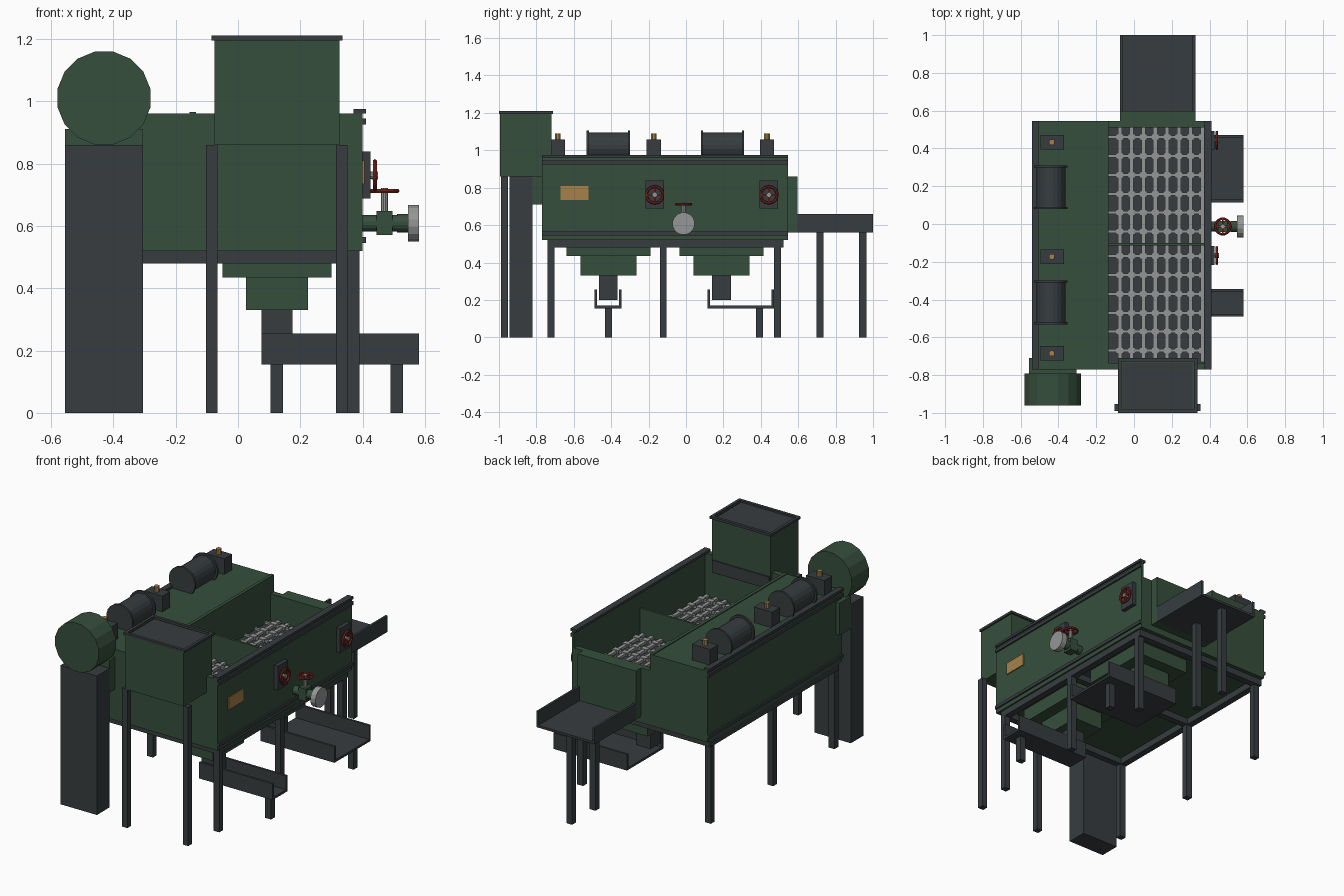
import bpy, math
from mathutils import Matrix, Vector

if "Cube" in bpy.data.objects:
    bpy.data.objects.remove(bpy.data.objects["Cube"])


def material(name, r, g, b):
    m = bpy.data.materials.new(name)
    m.use_nodes = True
    m.diffuse_color = (r, g, b, 1)
    m.node_tree.nodes["Principled BSDF"].inputs["Base Color"].default_value = (r, g, b, 1)
    return m


GREEN = material("machine green", .037, .078, .046)
DARK = material("dark steel", .038, .046, .050)
GREY = material("light steel", .30, .31, .31)
RED = material("handwheel red", .21, .022, .016)
BRASS = material("brass", .38, .22, .065)


def box(name, mat, x, y, z):
    """Box from three (low, high) ranges."""
    lo, hi = zip(x, y, z)
    bpy.ops.mesh.primitive_cube_add(size=1)
    o = bpy.context.object
    o.name = name
    o.data.transform(Matrix.LocRotScale(
        (Vector(lo) + Vector(hi)) / 2, None, Vector(hi) - Vector(lo)))
    o.data.materials.append(mat)
    return o


ROT = {"X": Matrix.Rotation(math.pi / 2, 4, "Y"),
       "Y": Matrix.Rotation(math.pi / 2, 4, "X"),
       "Z": Matrix.Identity(4)}


def cyl(name, mat, axis, centre, r, length, sides=16):
    bpy.ops.mesh.primitive_cylinder_add(vertices=sides, radius=r, depth=length)
    o = bpy.context.object
    o.name = name
    o.data.transform(Matrix.Translation(centre) @ ROT[axis]
                     @ Matrix.Rotation(math.pi / sides, 4, "Z"))
    o.data.materials.append(mat)
    return o


def frame(name, mat, x, y, z, w):
    """Rectangular frame of four bars, w wide."""
    for i in (0, 1):
        s = 1 - 2 * i
        box(name + "_side", mat, sorted((x[i], x[i] + s * w)), y, z)
        box(name + "_end", mat, (x[0] + w, x[1] - w), sorted((y[i], y[i] + s * w)), z)


def handwheel(name, axis, centre, r):
    bpy.ops.mesh.primitive_torus_add(major_radius=r * .86, minor_radius=r * .14,
                                     major_segments=14, minor_segments=6)
    o = bpy.context.object
    o.name = name + "_rim"
    o.data.transform(Matrix.Translation(centre) @ ROT[axis])
    o.data.materials.append(RED)
    for k in range(2):
        s = box(name + "_spoke", RED, (-r * .86, r * .86), (-.005, .005), (-.005, .005))
        s.data.transform(Matrix.Translation(centre) @ ROT[axis]
                         @ Matrix.Rotation(k * math.pi / 2, 4, "Z"))
    cyl(name + "_hub", GREY, axis, centre, r * .25, .02, 10)


# Tank: closed side chamber and open trough
BODY_Y = (-.77, .545)
box("side_chamber", GREEN, (-.53, -.155), BODY_Y, (.52, .96))
box("chamber_edge_plate", GREEN, (-.155, -.135), BODY_Y, (.52, .965))
box("tank_floor", GREEN, (-.135, .385), BODY_Y, (.52, .535))
box("tank_side_wall", GREEN, (.385, .40), BODY_Y, (.52, .96))
box("tank_front_wall", GREEN, (-.135, .385), (-.77, -.735), (.535, .96))
box("tank_back_weir", GREEN, (-.135, .385), (.51, .545), (.535, .86))
box("trough_divider", GREEN, (-.135, .385), (-.115, -.10), (.535, .86))
for z in (.545, .925):
    box("wall_rib_left", DARK, (.40, .41), BODY_Y, (z, z + .02))
    box("wall_rib_right", DARK, (-.54, -.53), BODY_Y, (z, z + .02))
box("top_rail_left", DARK, (.37, .41), BODY_Y, (.96, .975))
box("top_rail_right", DARK, (-.54, -.505), BODY_Y, (.96, .975))

# Screen bed with bars and nodes, one per trough cell
box("screen_plate", DARK, (-.135, .385), (-.735, .51), (.68, .695))
cols = [-.075 + .0625 * i for i in range(8)]
for y0, y1 in ((-.73, -.115), (-.10, .51)):
    rows = [y0 + .06 + .1 * i for i in range(6)]
    for x in cols:
        box("screen_long_bar", GREY, (x - .011, x + .011), (y0, y1), (.695, .71))
        for y in rows:
            box("screen_node", GREY, (x - .02, x + .02), (y - .016, y + .016), (.695, .714))
    for y in rows:
        box("screen_cross_bar", GREY, (-.135, .385), (y - .008, y + .008), (.695, .708))

# Base frame and legs
frame("base_frame", DARK, (-.53, .39), (-.74, .52), (.48, .52), .04)
box("base_cross_beam", DARK, (-.49, .35), (-.14, -.10), (.48, .52))
for y in (-.74, -.14, .47):
    for x in (-.525, .35):
        box("main_leg", DARK, (x, x + .04), (y, y + .037), (0, .48))

# Feed box with rim, throat and legs
box("feed_box", GREEN, (-.075, .325), (-.995, -.72), (.86, 1.195))
frame("feed_rim", DARK, (-.085, .335), (-1, -.71), (1.195, 1.21), .018)
box("feed_opening", DARK, (-.06, .31), (-.98, -.735), (1.195, 1.2))
box("feed_throat", DARK, (-.07, .32), (-.72, -.712), (.865, .94))
for x in (-.102, .315):
    box("feed_leg", DARK, (x, x + .037), (-.99, -.953), (0, .86))

# Drive drum, guard and connecting housing
cyl("drive_drum", GREEN, "Y", (-.43, -.877, 1.01), .152, .17)
box("belt_guard", DARK, (-.555, -.305), (-.945, -.82), (0, .86))
box("drive_housing", GREEN, (-.555, -.305), (-.82, -.71), (.71, .91))

# Motors and bearing blocks on the chamber
for y in (-.415, .195):
    cyl("motor_body", DARK, "Y", (-.44, y, 1.018), .077, .22, 20)
    for s in (-1, 1):
        cyl("motor_flange", DARK, "Y", (-.44, y + s * .11, 1.018), .09, .012, 20)
for y in (-.685, -.173, .433):
    box("bearing_block", DARK, (-.495, -.37), (y - .038, y + .038), (.96, 1.057))
    cyl("grease_cap", BRASS, "Z", (-.435, y, 1.073), .016, .034, 8)


def chute(name, x, y, z, along):
    """Open channel along x or y."""
    t = .014
    box(name + "_floor", DARK, x, y, (z, z + t))
    for i in (0, 1):
        e = lambda r: sorted((r[i], r[i] + (1 - 2 * i) * t))
        sx, sy = (x, e(y)) if along == "x" else (e(x), y)
        box(name + "_side", DARK, sx, sy, (z + t, z + .1))


# Stepped hoppers, spouts and side chutes
for cy, chute_y, leg_y in ((-.415, (-.49, -.345), -.415), (.19, (.115, .47), .393)):
    box("hopper_upper", GREEN, (-.05, .30), (cy - .225, cy + .225), (.435, .52))
    box("hopper_lower", GREEN, (.025, .225), (cy - .15, cy + .15), (.33, .435))
    box("hopper_spout", DARK, (.075, .175), (cy - .05, cy + .05), (.2, .33))
    chute("side_chute", (.075, .58), chute_y, .155, "x")
    box("side_chute_leg", DARK, (.49, .53), (leg_y - .019, leg_y + .019), (0, .155))

# Tailings outlet
box("outlet_lip", GREEN, (-.075, .325), (.545, .597), (.56, .86))
chute("tail_chute", (-.075, .325), (.597, 1.0), .56, "y")
for y in (.717, .945):
    box("tail_chute_leg", DARK, (.105, .145), (y - .019, y + .019), (0, .56))

# Wall fittings: gate plates, handwheels and nameplate
for y in (-.167, .443):
    box("gate_plate", DARK, (.40, .425), (y - .05, y + .05), (.688, .838))
    cyl("gate_stem", GREY, "X", (.432, y, .762), .012, .03, 10)
    handwheel("gate_wheel", "X", (.439, y, .762), .052)
box("nameplate", BRASS, (.40, .406), (-.67, -.52), (.735, .81))

# Water valve
vy = -.013
cyl("valve_pipe", GREEN, "X", (.47, vy, .608), .027, .15)
cyl("valve_flange", GREEN, "X", (.528, vy, .608), .03, .035)
box("valve_body", GREEN, (.445, .495), (vy - .03, vy + .03), (.57, .648))
cyl("valve_end_flange", GREY, "X", (.563, vy, .608), .06, .035)
cyl("valve_stem", GREY, "Z", (.47, vy, .675), .012, .06, 10)
handwheel("valve_wheel", "Z", (.47, vy, .712), .048)
